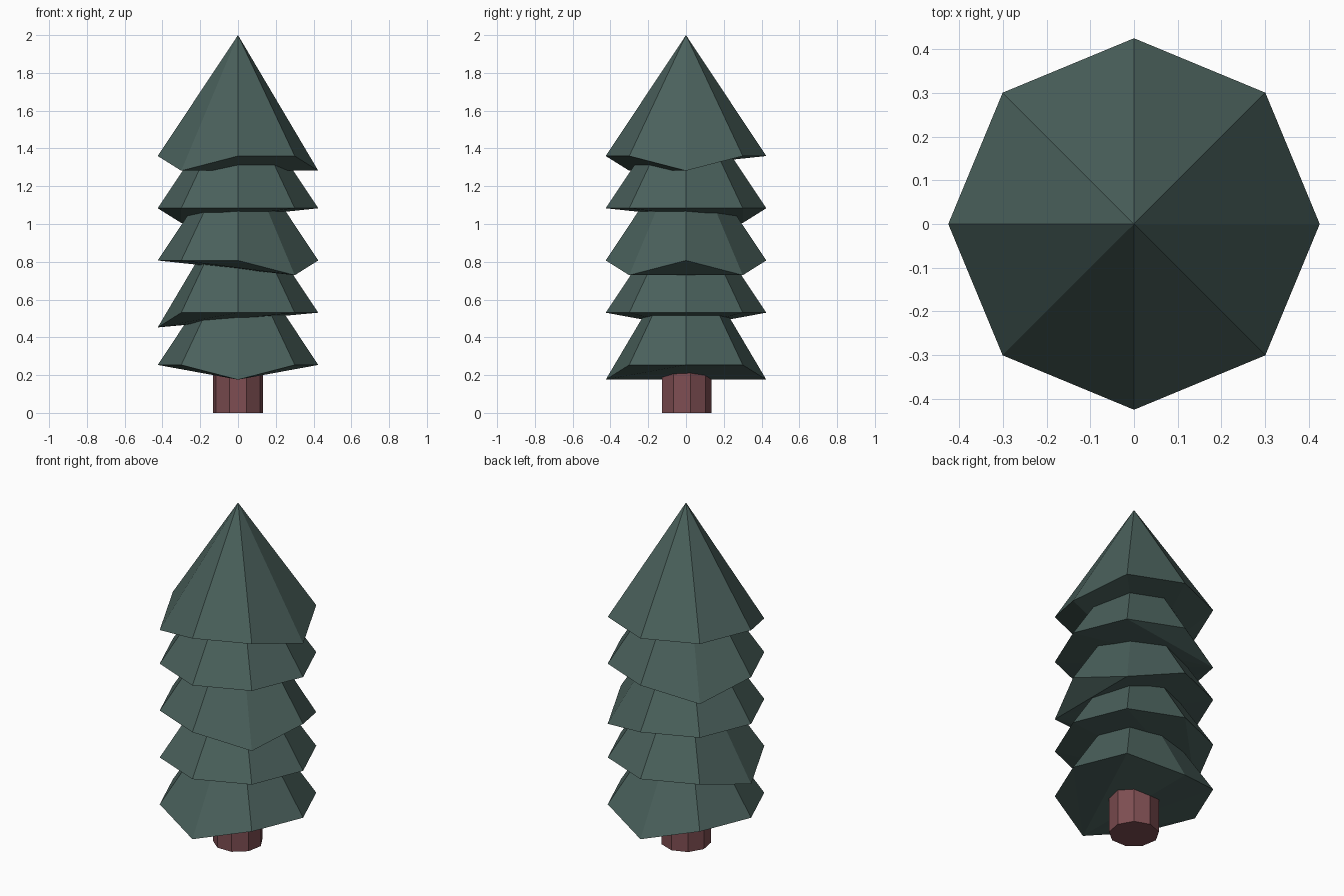
import bpy, bmesh, math

if "Cube" in bpy.data.objects:
    bpy.data.objects.remove(bpy.data.objects["Cube"])


def material(name, rgb):
    m = bpy.data.materials.new(name)
    m.diffuse_color = (*rgb, 1.0)
    m.use_nodes = True
    m.node_tree.nodes["Principled BSDF"].inputs["Base Color"].default_value = m.diffuse_color
    return m


def add_object(name, bm, mat):
    bmesh.ops.recalc_face_normals(bm, faces=bm.faces)
    mesh = bpy.data.meshes.new(name)
    bm.to_mesh(mesh)
    bm.free()
    mesh.materials.append(mat)
    obj = bpy.data.objects.new(name, mesh)
    bpy.context.collection.objects.link(obj)
    return obj


GREEN = material("pine_green", (0.069, 0.119, 0.107))
BROWN = material("bark_brown", (0.209, 0.076, 0.084))

SIDES, RADIUS, HEIGHT, DROP = 8, 0.425, 0.64, 0.078
TOP_RIM, STEP = 1.36, 0.2765

# Foliage tiers, top to bottom: rim corners (45 degree steps from +x) that droop
DROOPING = [(5, 0), (3,), (7, 1), (4,), (6, 2)]


def tier(number, low):
    z = TOP_RIM - STEP * number
    bm = bmesh.new()
    rim = []
    for i in range(SIDES):
        a = 2 * math.pi * i / SIDES
        rim.append(bm.verts.new((RADIUS * math.cos(a), RADIUS * math.sin(a),
                                 z - (DROP if i in low else 0))))
    tip = bm.verts.new((0, 0, z + HEIGHT))
    for i in range(SIDES):
        bm.faces.new((rim[i], rim[(i + 1) % SIDES], tip))
    # underside fans out from the first drooping corner
    for k in range(1, SIDES - 1):
        bm.faces.new((rim[low[0]], rim[(low[0] + k + 1) % SIDES],
                      rim[(low[0] + k) % SIDES]))
    add_object(f"foliage_tier_{number + 1}", bm, GREEN)


for n, low in enumerate(DROOPING):
    tier(n, low)

# Trunk: nine-sided post with one corner towards the back
bm = bmesh.new()
ring = [bm.verts.new((0.135 * math.sin(2 * math.pi * i / 9),
                      0.135 * math.cos(2 * math.pi * i / 9), 0)) for i in range(9)]
base = bm.faces.new(ring)
top = bmesh.ops.extrude_face_region(bm, geom=[base], use_keep_orig=True)["geom"]
bmesh.ops.translate(bm, vec=(0, 0, 0.45),
                    verts=[g for g in top if isinstance(g, bmesh.types.BMVert)])
add_object("trunk", bm, BROWN)
